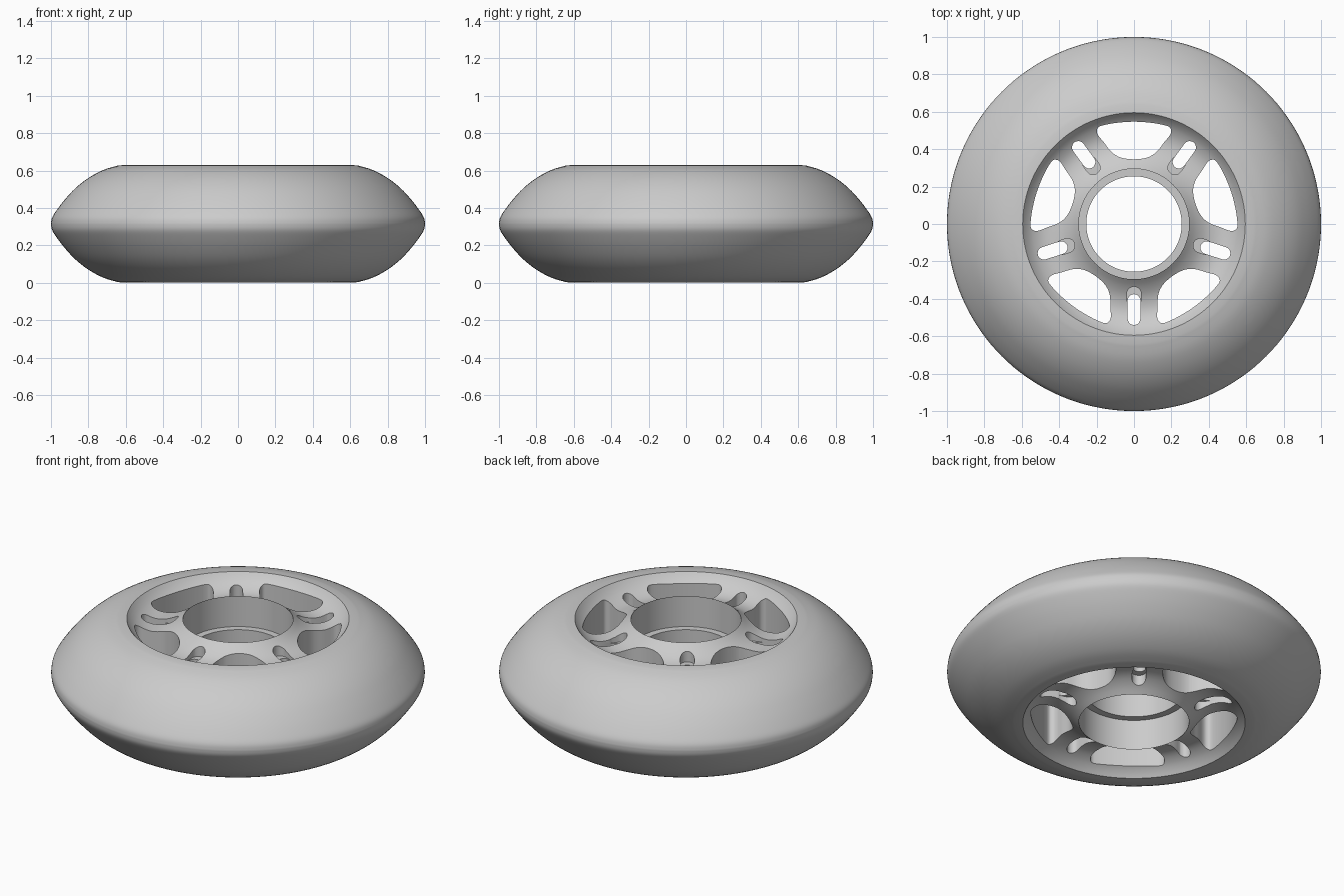
import bpy, bmesh, math
from mathutils import Vector

if "Cube" in bpy.data.objects:
    bpy.data.objects.remove(bpy.data.objects["Cube"])

MID = 0.315      # height of the mirror plane
SEGMENTS = 144

grey = bpy.data.materials.new("plain grey")
grey.use_nodes = True
grey.diffuse_color = (0.6, 0.6, 0.6, 1)
grey.node_tree.nodes["Principled BSDF"].inputs["Base Color"].default_value = (0.6, 0.6, 0.6, 1)


def spline(points, steps=4, closed=False):
    """Smooth curve through 2D points."""
    pts = [Vector(p) for p in points]
    n = len(pts)
    pick = (lambda i: pts[i % n]) if closed else (lambda i: pts[max(0, min(n - 1, i))])
    out = []
    for i in range(n if closed else n - 1):
        a, b, c, d = (pick(i + k) for k in (-1, 0, 1, 2))
        for s in range(steps):
            t = s / steps
            out.append(0.5 * (2 * b + (c - a) * t + (2 * a - 5 * b + 4 * c - d) * t ** 2
                              + (3 * b - a - 3 * c + d) * t ** 3))
    return out if closed else out + [pts[-1]]


def mirrored(points):
    """The same points below the middle plane, in reverse order."""
    return [Vector((p[0], 2 * MID - p[1])) for p in reversed(points)]


def make_object(name, bm):
    bmesh.ops.recalc_face_normals(bm, faces=bm.faces)
    mesh = bpy.data.meshes.new(name)
    bm.to_mesh(mesh)
    bm.free()
    mesh.materials.append(grey)
    obj = bpy.data.objects.new(name, mesh)
    bpy.context.collection.objects.link(obj)
    return obj


def lathe(name, profile):
    """Turn a closed (radius, height) profile round the z axis."""
    bm = bmesh.new()
    rings = []
    for s in range(SEGMENTS):
        a = math.tau * s / SEGMENTS
        rings.append([bm.verts.new((p[0] * math.cos(a), p[0] * math.sin(a), p[1])) for p in profile])
    n = len(profile)
    for s in range(SEGMENTS):
        r0, r1 = rings[s], rings[(s + 1) % SEGMENTS]
        for i in range(n):
            j = (i + 1) % n
            bm.faces.new((r0[i], r1[i], r1[j], r0[j]))
    return make_object(name, bm)


def prism(bm, outline, angle, z0, z1):
    """Upright prism from a (sideways, outward) outline, turned to an angle."""
    c, s = math.cos(angle), math.sin(angle)
    low, high = ([bm.verts.new((r * c - t * s, r * s + t * c, z)) for t, r in outline]
                 for z in (z0, z1))
    bm.faces.new(low)
    bm.faces.new(high)
    for i in range(len(low)):
        j = (i + 1) % len(low)
        bm.faces.new((low[i], low[j], high[j], high[i]))


def capsule(inner, outer, half):
    """Slot outline with rounded ends."""
    pts = []
    for centre, start in ((outer - half, 0), (inner + half, math.pi)):
        for k in range(11):
            a = start + math.pi * k / 10
            pts.append((half * math.cos(a), centre + half * math.sin(a)))
    return pts


def cut(target, cutter):
    mod = target.modifiers.new("cut", "BOOLEAN")
    mod.operation = "DIFFERENCE"
    mod.solver = "EXACT"
    mod.object = cutter
    cutter.hide_render = True
    bpy.context.view_layer.objects.active = target
    bpy.ops.object.modifier_apply(modifier=mod.name)
    bpy.data.objects.remove(cutter)


# Tyre: rounded tread with a narrow flat shoulder
tread = spline([(0.64, 0.627), (0.72, 0.603), (0.8, 0.56), (0.87, 0.505), (0.93, 0.44),
                (0.975, 0.38), (0.995, 0.345), (1.0, MID)])
upper = [Vector((0.595, 0.63))] + tread
tyre = lathe("tyre", upper + mirrored(upper)[1:])

# Hub: dished web, bearing seats and a central lip
dish = spline([(0.295, 0.625), (0.335, 0.592), (0.39, 0.562), (0.45, 0.55), (0.5, 0.557),
               (0.545, 0.58), (0.575, 0.606), (0.595, 0.63)], 3)
upper = [Vector((0.255, 0.445)), Vector((0.295, 0.445))] + dish
hub = lathe("hub", upper + mirrored(upper))

# Five windows and five spoke slots cut right through the web
side = [(0.07, 0.355), (0.12, 0.385), (0.16, 0.435), (0.192, 0.475), (0.198, 0.502),
        (0.18, 0.523), (0.1, 0.54)]
window = spline([(0, 0.346)] + side + [(0, 0.547)] + [(-t, r) for t, r in reversed(side)], 4, True)
slot = capsule(0.375, 0.54, 0.034)
pocket = capsule(0.335, 0.44, 0.038)
through, pockets = bmesh.new(), bmesh.new()
for k in range(5):
    turn = math.tau * k / 5
    prism(through, window, math.pi / 2 + turn, -0.1, 0.8)
    prism(through, slot, -math.pi / 2 + turn, -0.1, 0.8)
    # Shallow pockets at the inner slot ends, above and below
    prism(pockets, pocket, -math.pi / 2 + turn, 0.53, 0.8)
    prism(pockets, pocket, -math.pi / 2 + turn, -0.1, 0.1)
cut(hub, make_object("through_cutter", through))
cut(hub, make_object("pocket_cutter", pockets))

# Smooth shading with crisp edges
bpy.ops.object.select_all(action="DESELECT")
for obj in (tyre, hub):
    obj.select_set(True)
    bpy.context.view_layer.objects.active = obj
bpy.ops.object.shade_smooth_by_angle(angle=math.radians(30))
